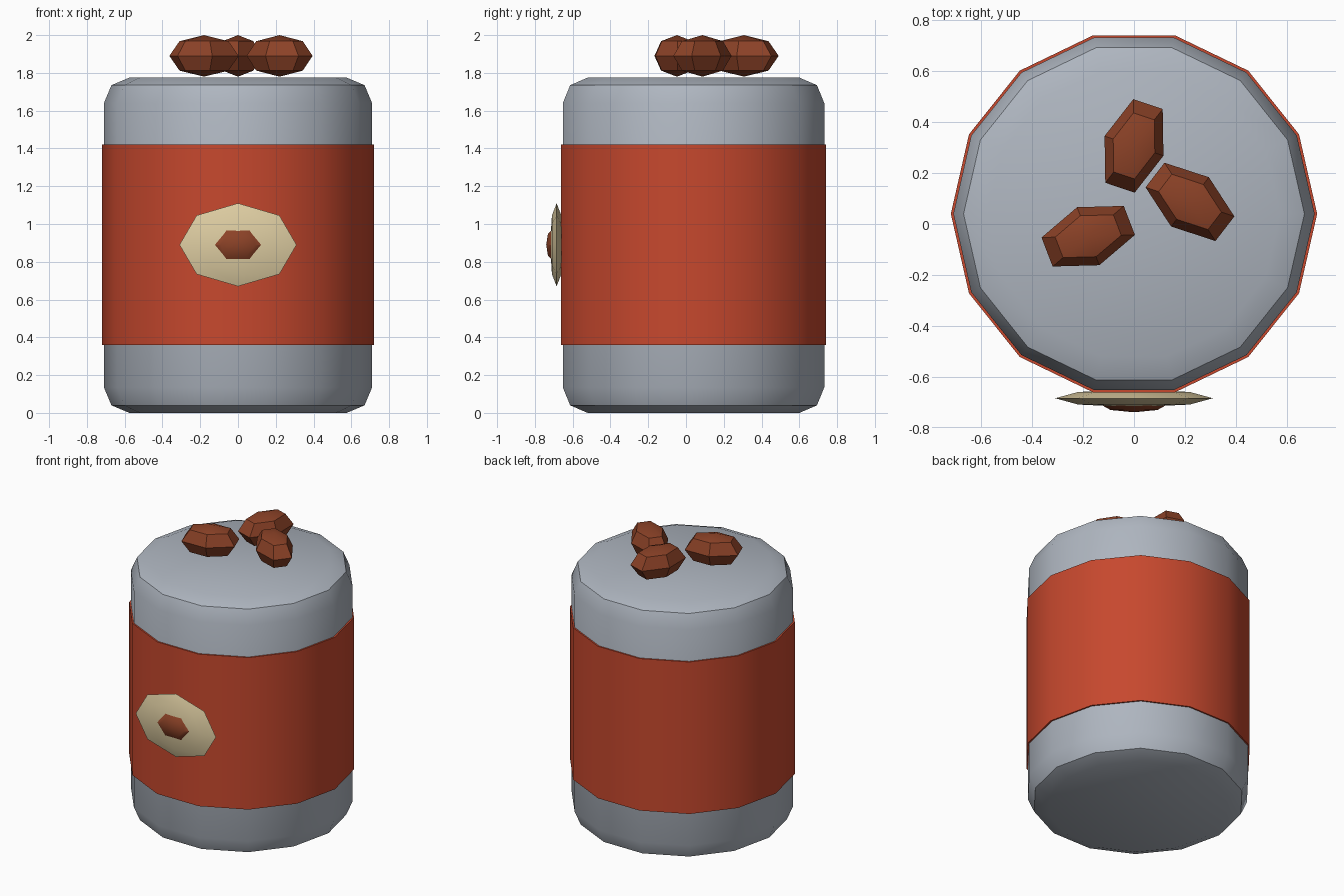
import bpy, bmesh, math
from mathutils import Matrix, Vector

if "Cube" in bpy.data.objects:
    bpy.data.objects.remove(bpy.data.objects["Cube"])

SIDES = 14
CENTRE_Y = 0.04


def material(name, rgb):
    m = bpy.data.materials.new(name)
    m.diffuse_color = (*rgb, 1)
    m.use_nodes = True
    m.node_tree.nodes["Principled BSDF"].inputs["Base Color"].default_value = m.diffuse_color
    return m


STEEL = material("grey_metal", (0.43, 0.47, 0.53))
RED = material("red_label", (0.57, 0.065, 0.027))
CREAM = material("cream", (0.73, 0.61, 0.36))
BROWN = material("bean_brown", (0.26, 0.054, 0.02))


def finish(name, bm, mat, angle):
    bmesh.ops.recalc_face_normals(bm, faces=bm.faces)
    me = bpy.data.meshes.new(name)
    bm.to_mesh(me)
    bm.free()
    me.materials.append(mat)
    me.shade_smooth()
    me.set_sharp_from_angle(angle=math.radians(angle))
    ob = bpy.data.objects.new(name, me)
    bpy.context.collection.objects.link(ob)
    return ob


def lathe(name, profile, mat, closed=False):
    """Turn a (radius, z) profile; open profiles get flat end caps."""
    bm = bmesh.new()
    rings = []
    for r, z in profile:
        ring = []
        for i in range(SIDES):
            a = 2 * math.pi * i / SIDES
            ring.append(bm.verts.new((r * math.cos(a), CENTRE_Y + r * math.sin(a), z)))
        rings.append(ring)
    pairs = list(zip(rings, rings[1:]))
    if closed:
        pairs.append((rings[-1], rings[0]))
    else:
        bm.faces.new(rings[0])
        bm.faces.new(rings[-1])
    for lo, hi in pairs:
        for i in range(SIDES):
            j = (i + 1) % SIDES
            bm.faces.new((lo[i], lo[j], hi[j], hi[i]))
    return finish(name, bm, mat, 35)


def ellipsoid(name, centre, radii, mat, segments, spin=0, face_front=False):
    bm = bmesh.new()
    bmesh.ops.create_uvsphere(bm, u_segments=segments, v_segments=4, radius=1)
    if segments == 6:  # make sure a corner lies on the local x axis
        widest = max(bm.verts, key=lambda v: v.co.xy.length)
        off = math.atan2(widest.co.y, widest.co.x)
        bm.transform(Matrix.Rotation(-off, 4, 'Z'))
    if face_front:
        bm.transform(Matrix.Rotation(math.pi / 2, 4, 'X'))
    bm.transform(Matrix.Translation(Vector(centre))
                 @ Matrix.Rotation(math.radians(spin), 4, 'Z')
                 @ Matrix.Diagonal((*radii, 1)))
    return finish(name, bm, mat, 35)


# Can with rounded rims
lathe("can_body", [(0.575, 0), (0.67, 0.04), (0.71, 0.135),
                   (0.71, 1.64), (0.67, 1.735), (0.575, 1.775)], STEEL)

# Paper label wrapped round the can
lathe("label_band", [(0.72, 0.36), (0.72, 1.42), (0.705, 1.42), (0.705, 0.36)],
      RED, closed=True)

# Emblem on the front: cream oval with a bean on it
ellipsoid("front_oval", (0, -0.685, 0.89), (0.31, 0.035, 0.22), CREAM, 8, face_front=True)
ellipsoid("front_bean", (0, -0.71, 0.89), (0.13, 0.03, 0.092), BROWN, 6, face_front=True)

# Loose beans on the lid
for i, (x, y, spin) in enumerate([(0, 0.307, -18.5), (0.22, 0.087, 52.5),
                                  (-0.18, -0.048, 111)]):
    ellipsoid(f"lid_bean_{i + 1}", (x, y, 1.89), (0.122, 0.2, 0.11), BROWN, 6, spin)
